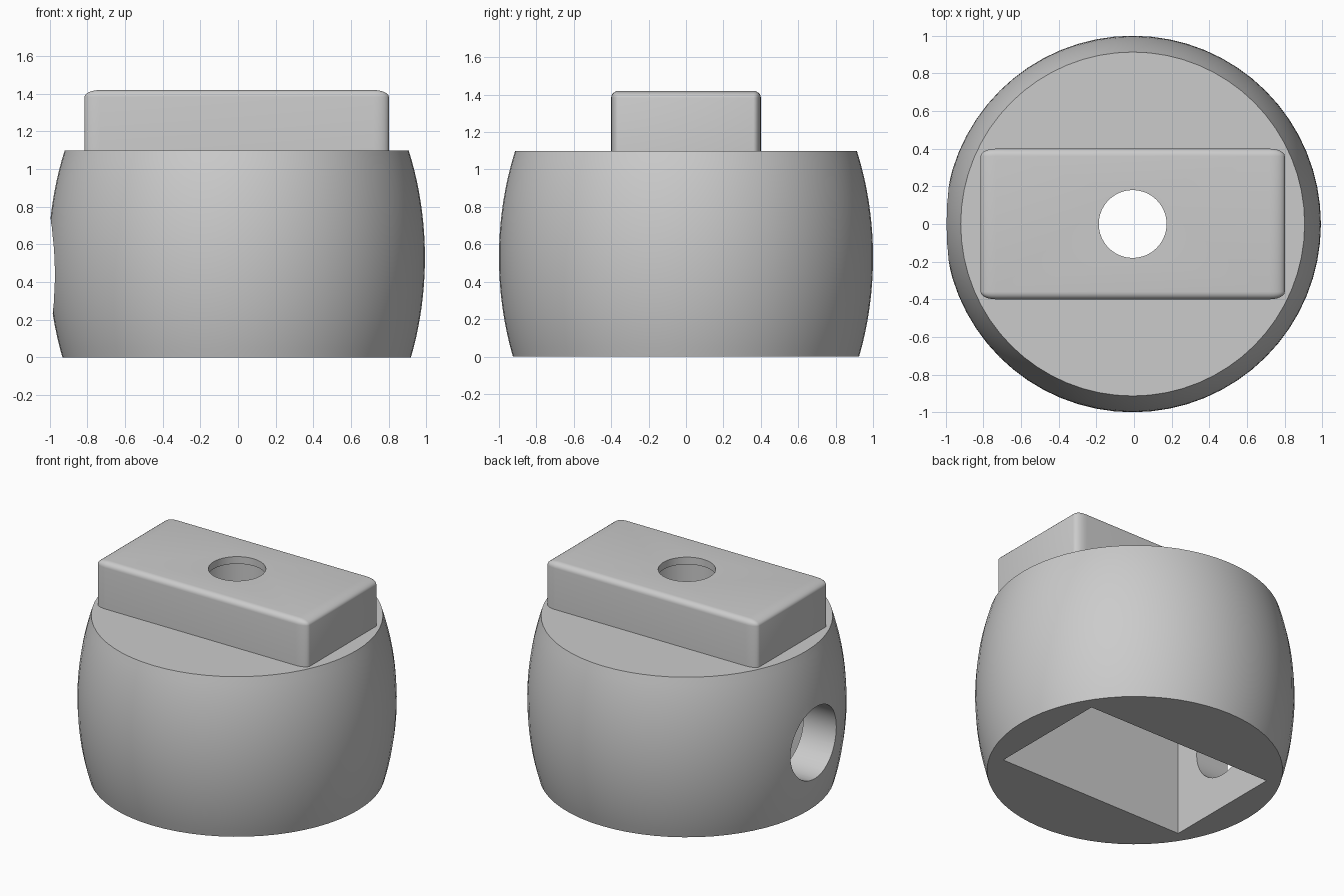
import bpy, bmesh
from math import cos, sin, tau, sqrt, radians
from mathutils import Matrix, Vector

if "Cube" in bpy.data.objects:
    bpy.data.objects.remove(bpy.data.objects["Cube"])

CX = -0.007  # axis of the body

grey = bpy.data.materials.new("plain_grey")
grey.use_nodes = True
grey.diffuse_color = (0.6, 0.6, 0.6, 1)
bsdf = next(n for n in grey.node_tree.nodes if n.type == 'BSDF_PRINCIPLED')
bsdf.inputs["Base Color"].default_value = grey.diffuse_color


def finish(name, bm):
    bmesh.ops.recalc_face_normals(bm, faces=bm.faces)
    mesh = bpy.data.meshes.new(name)
    bm.to_mesh(mesh)
    bm.free()
    mesh.materials.append(grey)
    ob = bpy.data.objects.new(name, mesh)
    bpy.context.collection.objects.link(ob)
    return ob


def lathe(name, profile, matrix, segments=64):
    """Capped solid of revolution from (radius, height) points."""
    bm = bmesh.new()
    rings = [[bm.verts.new((r * cos(tau * i / segments), r * sin(tau * i / segments), z))
              for i in range(segments)] for r, z in profile]
    for low, high in zip(rings, rings[1:]):
        for i in range(segments):
            j = (i + 1) % segments
            bm.faces.new((low[i], low[j], high[j], high[i]))
    bm.faces.new(rings[0])
    bm.faces.new(rings[-1])
    bm.transform(matrix)
    return finish(name, bm)


def box(name, half, centre, bevel=0):
    """Box, with its edges rounded before it is stretched to size."""
    bm = bmesh.new()
    bmesh.ops.create_cube(bm, size=2)
    if bevel:
        bmesh.ops.bevel(bm, geom=bm.edges[:], offset=bevel, segments=6,
                        profile=0.5, affect='EDGES')
    bm.transform(Matrix.Translation(centre) @ Matrix.Diagonal((*half, 1)))
    return finish(name, bm)


def cut(ob, cutters):
    bpy.context.view_layer.objects.active = ob
    for cutter in cutters:
        mod = ob.modifiers.new("cut", 'BOOLEAN')
        mod.operation, mod.solver, mod.object = 'DIFFERENCE', 'EXACT', cutter
        bpy.ops.object.modifier_apply(modifier=mod.name)


axis = Matrix.Translation((CX, 0, 0))

# Barrel-shaped body
heights = [1.1 * i / 20 for i in range(21)]
body = lathe("barrel_body", [(sqrt(1 - ((z - 0.53) / 1.4) ** 2), z) for z in heights], axis)

# Rounded block on top, its lower end sunk into the body
block = box("top_block", (0.808, 0.4, 0.36), (CX, 0, 1.06), bevel=0.1)

# Cutters: bottom socket, side bore, stepped vertical hole, block trim
socket = box("socket_cutter", (0.715, 0.43, 0.6), (CX, 0, 0.4))
side_bore = lathe("side_bore_cutter", [(0.25, 0.5), (0.25, 1.3)],
                  Matrix.Translation((CX, 0, 0.485)) @ Matrix.Rotation(radians(-90), 4, 'Y'))
top_hole = lathe("top_hole_cutter", [(0.25, 0.9), (0.25, 1.37), (0.18, 1.37), (0.18, 1.6)], axis)
trim = box("block_trim_cutter", (1, 1, 0.5), (CX, 0, 0.55))

cut(body, [socket, side_bore, top_hole])
cut(block, [trim, top_hole])
for cutter in (socket, side_bore, top_hole, trim):
    bpy.data.objects.remove(cutter)

# Smooth shading with sharp edges kept
bpy.ops.object.select_all(action='DESELECT')
for ob in (body, block):
    ob.select_set(True)
bpy.context.view_layer.objects.active = body
bpy.ops.object.shade_smooth_by_angle(angle=radians(30))
